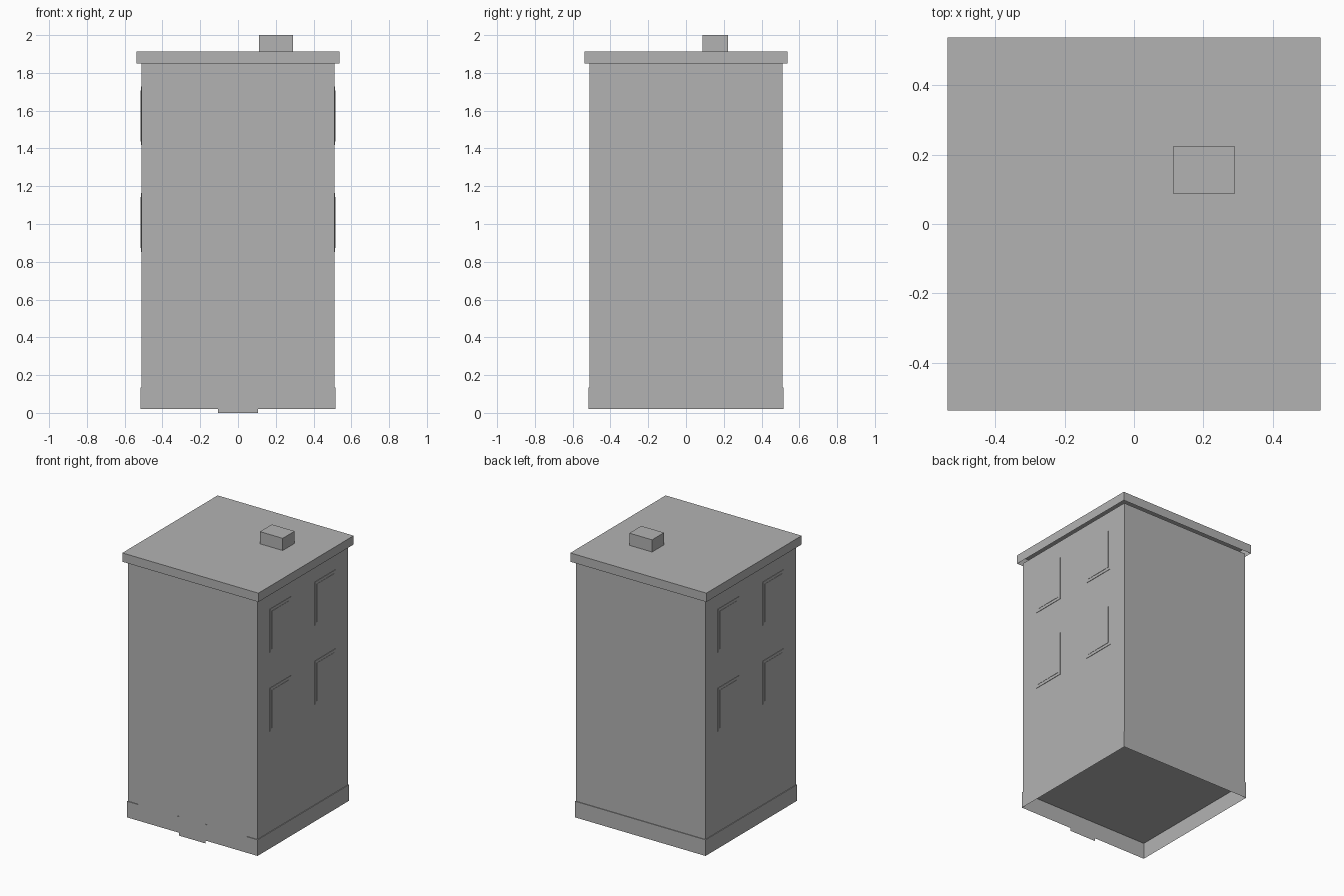
import bpy, bmesh

if "Cube" in bpy.data.objects:
    bpy.data.objects.remove(bpy.data.objects["Cube"])

grey = bpy.data.materials.new("plain grey")
grey.diffuse_color = (0.45, 0.45, 0.45, 1)
grey.use_nodes = True
grey.node_tree.nodes["Principled BSDF"].inputs["Base Color"].default_value = grey.diffuse_color


def finish(name, bm):
    mesh = bpy.data.meshes.new(name)
    bm.to_mesh(mesh)
    bm.free()
    mesh.materials.append(grey)
    obj = bpy.data.objects.new(name, mesh)
    bpy.context.collection.objects.link(obj)
    return obj


def box(name, lo, hi, open_bottom=False):
    """Box between two corners, optionally without its underside."""
    bm = bmesh.new()
    bmesh.ops.create_cube(bm, size=1)
    for v in bm.verts:
        v.co = [lo[i] + (v.co[i] + 0.5) * (hi[i] - lo[i]) for i in range(3)]
    bm.normal_update()
    if open_bottom:
        under = [f for f in bm.faces if f.normal.z < -0.5]
        bmesh.ops.delete(bm, geom=under, context='FACES')
    return finish(name, bm)


def front_sheet(name, x0, x1, z0, z1, y=-0.517):
    """Flat sheet facing the front."""
    bm = bmesh.new()
    corners = [(x0, y, z0), (x1, y, z0), (x1, y, z1), (x0, y, z1)]
    bm.faces.new([bm.verts.new(c) for c in corners])
    return finish(name, bm)


# Main block, hollow plinth and hollow roof cap
W, P, R = 0.511, 0.516, 0.538
box("walls", (-W, -W, 0.135), (W, W, 1.85), open_bottom=True)
box("plinth", (-P, -P, 0.02), (P, P, 0.135), open_bottom=True)
box("roof_cap", (-R, -R, 1.85), (R, R, 1.913), open_bottom=True)
box("chimney", (0.112, 0.088, 1.913), (0.292, 0.223, 2.0), open_bottom=True)

# Front door and ground floor display windows
front_sheet("door", -0.105, 0.105, 0.0, 0.48)
front_sheet("display_window_left", -0.43, -0.115, 0.1, 0.6)
front_sheet("display_window_right", 0.115, 0.43, 0.1, 0.6)

# Two floors of windows on both sides: thin frame with a raised pane
for side in (-1, 1):
    for z in (1.008, 1.573):
        for y in (-0.253, 0.253):
            for part, hw, hh, out in (("window_frame", 0.12, 0.155, 0.003),
                                      ("window_pane", 0.1, 0.135, 0.005)):
                xs = sorted((side * (W - 0.001), side * (W + out)))
                box(part, (xs[0], y - hw, z - hh), (xs[1], y + hw, z + hh))
